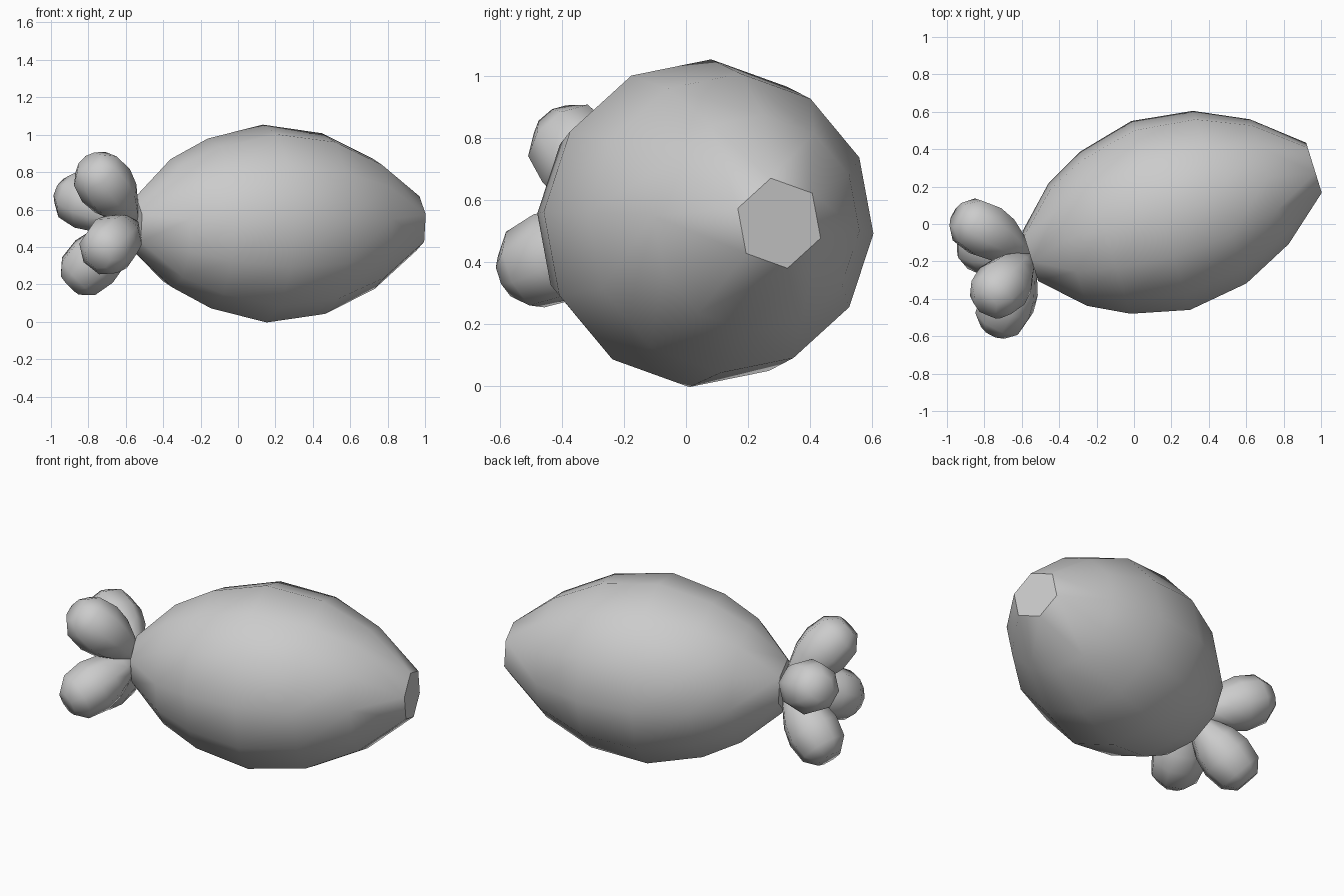
import bpy, bmesh, math
from mathutils import Vector

if "Cube" in bpy.data.objects:
    bpy.data.objects.remove(bpy.data.objects["Cube"])

grey = bpy.data.materials.new("light grey")
grey.diffuse_color = (0.6, 0.6, 0.6, 1)
grey.use_nodes = True
grey.node_tree.nodes["Principled BSDF"].inputs["Base Color"].default_value = grey.diffuse_color

TILT = math.atan2(0.47, 1.51)
U = Vector((math.cos(TILT), math.sin(TILT), 0))    # long axis
V = Vector((-math.sin(TILT), math.cos(TILT), 0))   # sideways
Z = Vector((0, 0, 1))
CENTRE = Vector((0.205, 0.065, 0.525))


def ring(bm, origin, a, b, r, n, start):
    """n vertices round origin; angles run from a towards b."""
    out = []
    for k in range(n):
        t = math.radians(start + 360 * k / n)
        out.append(bm.verts.new(origin + r * (math.cos(t) * a + math.sin(t) * b)))
    return out


def bridge(bm, r0, r1):
    n = len(r0)
    for i in range(n):
        j = (i + 1) % n
        bm.faces.new((r0[i], r0[j], r1[j], r1[i]))


def finish(bm, name, angle):
    bmesh.ops.recalc_face_normals(bm, faces=bm.faces)
    me = bpy.data.meshes.new(name)
    bm.to_mesh(me)
    bm.free()
    me.materials.append(grey)
    ob = bpy.data.objects.new(name, me)
    bpy.context.collection.objects.link(ob)
    bpy.ops.object.select_all(action='DESELECT')
    ob.select_set(True)
    bpy.context.view_layer.objects.active = ob
    bpy.ops.object.shade_smooth_by_angle(angle=math.radians(angle))


# Body: five twelve-sided rings closed by a flat hexagon at each end
bm = bmesh.new()
profile = [(-0.585, 0.345), (-0.375, 0.455), (-0.065, 0.53), (0.265, 0.484), (0.543, 0.35)]
rings = [ring(bm, CENTRE + s * U, Z, V, r, 12, 4) for s, r in profile]
for r0, r1 in zip(rings, rings[1:]):
    bridge(bm, r0, r1)
for s, side in ((-0.795, rings[0]), (0.793, rings[-1])):
    cap = ring(bm, CENTRE + s * U, Z, V, 0.148, 6, -11)
    bm.faces.new(cap)
    for k in range(6):
        # each hexagon corner fans to two ring corners
        a, b, c = side[2 * k - 1], side[2 * k], side[(2 * k + 1) % 12]
        bm.faces.new((cap[k], a, b))
        bm.faces.new((cap[k], b, c, cap[(k + 1) % 6]))
finish(bm, "body", 40)

# Petals: four rounded lobes spreading from the narrow end
base = CENTRE - 0.795 * U
lobe = [(0.0, 0.03), (0.10, 0.085), (0.20, 0.135), (0.30, 0.155), (0.415, 0.138), (0.48, 0.075)]
for i in range(4):
    t = math.radians(-28 + 90 * i)
    out = math.cos(t) * Z + math.sin(t) * V
    d = (-0.225 * U + 0.27 * out).normalized()
    a = d.cross(U).normalized()
    b = d.cross(a)
    bm = bmesh.new()
    rings = [ring(bm, base + s * d, a, b, r, 8, 0) for s, r in lobe]
    for r0, r1 in zip(rings, rings[1:]):
        bridge(bm, r0, r1)
    bm.faces.new(rings[0])
    bm.faces.new(rings[-1])
    finish(bm, f"petal_{i + 1}", 65)
